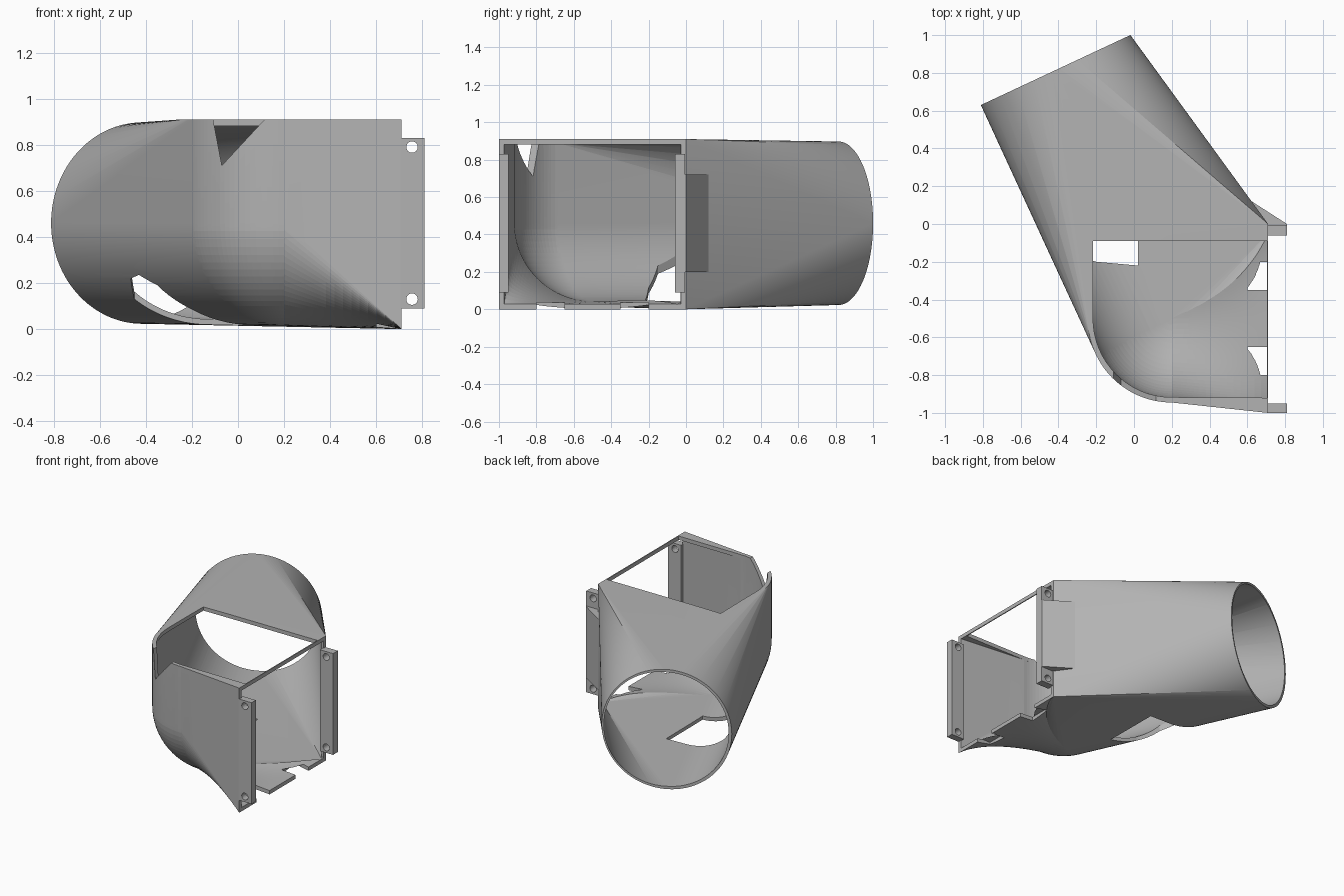
import bpy, bmesh
from math import sin, cos, pi
from mathutils import Vector

if "Cube" in bpy.data.objects:
    bpy.data.objects.remove(bpy.data.objects["Cube"], do_unlink=True)

grey = bpy.data.materials.new("plain grey")
grey.use_nodes = True
grey.diffuse_color = (0.45, 0.45, 0.45, 1)
grey.node_tree.nodes["Principled BSDF"].inputs["Base Color"].default_value = (0.45, 0.45, 0.45, 1)

MID = 0.46     # height of the duct axis
TOP = 0.91     # roof height
MOUTH = 0.71   # x of the square mouth
WALL = 0.028


def finish(name, bm):
    bmesh.ops.recalc_face_normals(bm, faces=bm.faces)
    mesh = bpy.data.meshes.new(name)
    bm.to_mesh(mesh)
    bm.free()
    mesh.materials.append(grey)
    obj = bpy.data.objects.new(name, mesh)
    bpy.context.collection.objects.link(obj)
    return obj


def bridge(name, rings):
    """Solid through matching cross-sections, closed at both ends."""
    bm = bmesh.new()
    rings = [[bm.verts.new(p) for p in ring] for ring in rings]
    bm.faces.new(rings[0])
    bm.faces.new(rings[-1])
    for a, b in zip(rings, rings[1:]):
        for i in range(len(a)):
            j = (i + 1) % len(a)
            bm.faces.new((a[i], a[j], b[j], b[i]))
    return finish(name, bm)


def prism(name, outline, low, high, along_y=False):
    """Extrude a flat outline upward, or along y when it is drawn in x and z."""
    return bridge(name, [[(a, h, b) if along_y else (a, b, h) for a, b in outline] for h in (low, high)])


def box(name, x, y, z):
    return prism(name, [(x[0], y[0]), (x[1], y[0]), (x[1], y[1]), (x[0], y[1])], *z)


def circle(cx, cy, r, n=24):
    return [(cx + r * cos(2 * pi * i / n), cy + r * sin(2 * pi * i / n)) for i in range(n)]


def combine(obj, other, operation="DIFFERENCE"):
    mod = obj.modifiers.new("combine", "BOOLEAN")
    mod.operation, mod.solver, mod.object = operation, "EXACT", other
    bpy.context.view_layer.objects.active = obj
    bpy.ops.object.modifier_apply(modifier=mod.name)
    bpy.data.objects.remove(other, do_unlink=True)


def outlet_hull(name, wall, overrun):
    """Skin the back edge of the mouth, a rounded elbow and a round outlet."""
    pts = [(MOUTH, -1.7 * wall, z) for z in (wall, TOP - wall)]
    # elbow: bowl below, upright drum above
    r = 0.445 - wall
    for ring in range(21):
        tilt = pi / 2 * ring / 20
        pts += [(x, y, MID - r * sin(tilt)) for x, y in circle(0.2, -0.5, r * max(cos(tilt), 0.001), 112)]
    pts += [(x, y, TOP - wall) for x, y in circle(0.2, -0.5, r, 112)]
    # round outlet
    side, out = Vector((0.906, 0.424, 0)), Vector((-0.424, 0.906, 0))
    for a, b in circle(0, 0, 0.437 - wall * 0.75, 128):
        for reach in {0, overrun}:
            pts.append(Vector((-0.415, 0.815, MID + b)) + side * a + out * reach)
    bm = bmesh.new()
    for p in pts:
        bm.verts.new(p)
    hull = bmesh.ops.convex_hull(bm, input=bm.verts)
    spare = {v for v in hull["geom_interior"] + hull["geom_unused"] if isinstance(v, bmesh.types.BMVert)}
    bmesh.ops.delete(bm, geom=list(spare), context="VERTS")
    return finish(name, bm)


def mouth_loft(name, wall, overrun):
    """Blend the square mouth into the round-bottomed elbow section."""
    r, half, steps = 0.445 - wall, 0.5 - wall, 14
    rings = []
    for s in range(steps + 1):
        t = s / steps
        ring = []
        for k in range(49):
            a = pi * k / 48
            ring.append((MOUTH + (0.2 - MOUTH) * t,
                         -0.5 + cos(a) * (half + (r - half) * t),
                         wall + (MID - r * sin(a) - wall) * t))
        ring += [(ring[48][0], ring[48][1], TOP - wall), (ring[0][0], ring[0][1], TOP - wall)]
        rings.append(ring)
    if overrun:
        rings.insert(0, [(x + overrun, y, z) for x, y, z in rings[0]])
    return bridge(name, rings)


def duct_body(name, wall, overrun):
    body = outlet_hull(name, wall, overrun)
    combine(body, mouth_loft(name + "_mouth", wall, overrun), "UNION")
    return body


# hollow duct
duct = duct_body("duct_shell", 0, 0)
combine(duct, duct_body("inner_space", WALL, 0.03))

# open roof above the elbow
arc = [(0.2 - 0.417 * cos(pi / 2 * i / 16), -0.5 - 0.417 * sin(pi / 2 * i / 16)) for i in range(17)]
combine(duct, prism("roof_cutter", [(-0.217, -0.09)] + arc + [(0.703, -0.92), (0.703, -0.09)], 0.86, 1))

# notch in the front wall
combine(duct, prism("notch_cutter", [(-0.11, 0.92), (-0.07, 0.71), (0.125, 0.92)], -1.1, -0.6, True))

# drain opening in the floor
drain = [(0.02, -0.22), (-0.2, -0.2), (-0.35, -0.15), (-0.43, -0.05), (-0.465, 0.05), (-0.45, 0.2), (0.02, 0.2)]
combine(duct, prism("drain_cutter", drain, -0.1, 0.3))

# two slots under the floor lip
for y in (-0.8, -0.35):
    combine(duct, box("slot_cutter", (0.6, 0.75), (y, y + 0.15), (-0.1, 0.037)))

# mounting flanges with bolt holes
flanges = []
for name, y in (("front_flange", (-1, -0.95)), ("back_flange", (-0.06, -0.005))):
    flange = box(name, (0.705, 0.81), y, (0.09, 0.83))
    for z in (0.13, 0.79):
        combine(flange, prism("bolt_cutter", circle(0.755, z, 0.025), y[0] - 0.1, y[1] + 0.1, True))
    flanges.append(flange)

# brace behind the back flange
brace = prism("flange_brace", [(0.81, -0.01), (0.81, 0), (0.615, 0.125), (0.7, -0.01)], 0.2, 0.72)

for obj in [duct, brace] + flanges:
    bpy.ops.object.select_all(action="DESELECT")
    obj.select_set(True)
    bpy.context.view_layer.objects.active = obj
    bpy.ops.object.shade_smooth_by_angle(angle=pi / 60)
